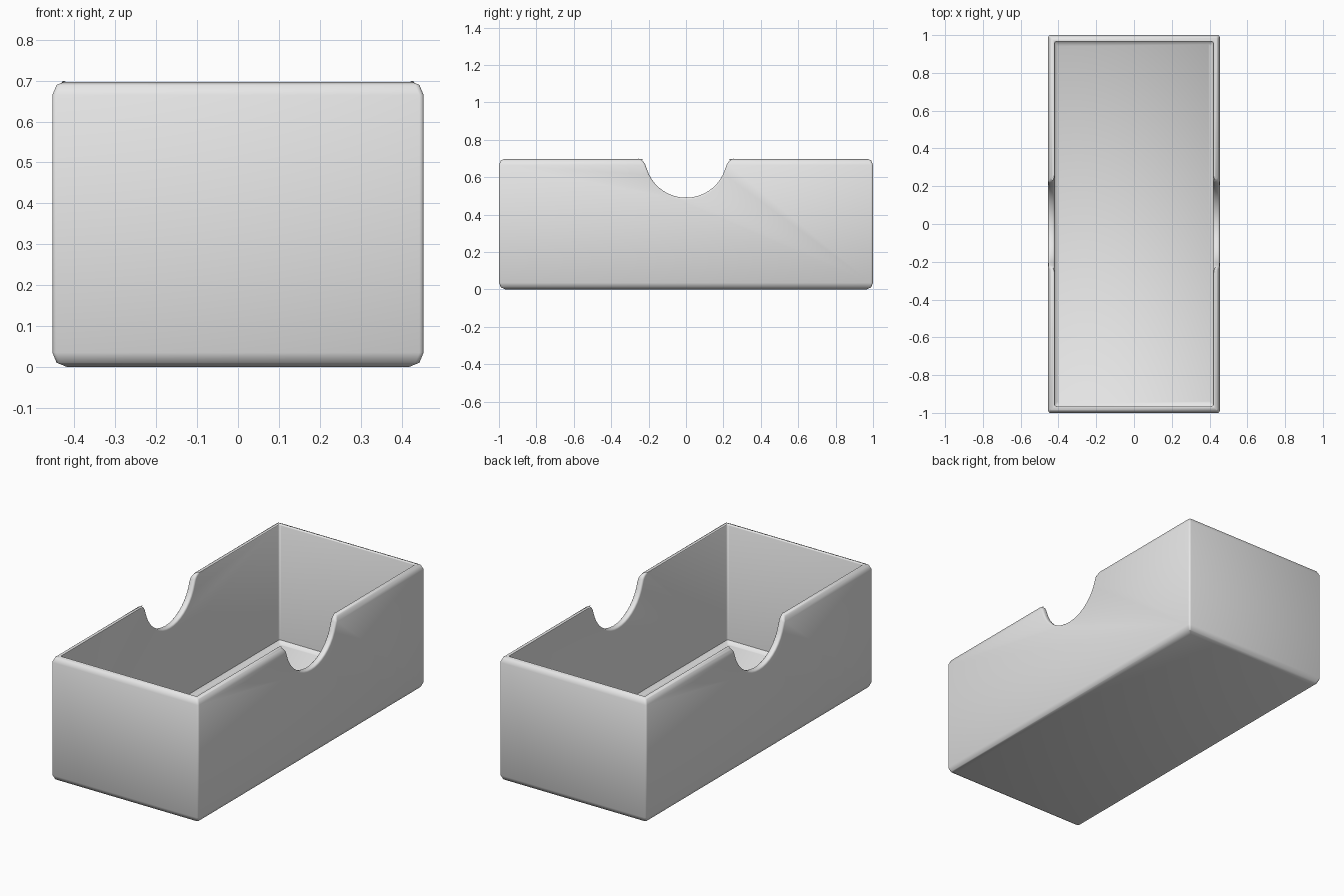
import bpy, bmesh, math
from mathutils import Vector

cube = bpy.data.objects.get("Cube")
if cube:
    bpy.data.objects.remove(cube, do_unlink=True)

grey = bpy.data.materials.new("light grey")
grey.use_nodes = True
grey.diffuse_color = (0.8, 0.8, 0.8, 1)
grey.node_tree.nodes["Principled BSDF"].inputs["Base Color"].default_value = (0.8, 0.8, 0.8, 1)


def make_object(name, bm):
    bmesh.ops.recalc_face_normals(bm, faces=bm.faces)
    mesh = bpy.data.meshes.new(name)
    bm.to_mesh(mesh)
    bm.free()
    mesh.materials.append(grey)
    obj = bpy.data.objects.new(name, mesh)
    bpy.context.collection.objects.link(obj)
    return obj


def block(name, half_x, half_y, low, high, bevel, segments):
    """Box with its bottom rim rounded."""
    bm = bmesh.new()
    bmesh.ops.create_cube(bm, size=2)
    for v in bm.verts:
        v.co = Vector((v.co.x * half_x, v.co.y * half_y, high if v.co.z > 0 else low))
    rim = [e for e in bm.edges if all(v.co.z == e.verts[0].co.z and v.co.z < high for v in e.verts)]
    bmesh.ops.bevel(bm, geom=rim, offset=bevel, segments=segments, profile=0.5, affect='EDGES')
    return make_object(name, bm)


def arc(cy, cz, radius, start, end, steps):
    angles = [math.radians(start + (end - start) * i / steps) for i in range(steps + 1)]
    return [(cy + radius * math.cos(a), cz + radius * math.sin(a)) for a in angles]


def notch(name):
    """Thumb notch outline with flared lips, extruded across the box."""
    half = arc(0, 0.71, 0.22, -90, -25, 8) + arc(0.265, 0.65, 0.05, 155, 90, 5) + [(0.265, 0.9)]
    outline = half + [(-y, z) for y, z in reversed(half[1:])]
    bm = bmesh.new()
    face = bm.faces.new([bm.verts.new((-0.7, y, z)) for y, z in outline])
    extruded = bmesh.ops.extrude_face_region(bm, geom=[face])["geom"]
    bmesh.ops.translate(bm, vec=(1.4, 0, 0),
                        verts=[g for g in extruded if isinstance(g, bmesh.types.BMVert)])
    return make_object(name, bm)


tray = block("tray", 0.454, 1.0, 0, 0.7, 0.035, 2)
cutters = [block("cavity_cutter", 0.419, 0.965, 0.035, 0.9, 0.015, 1), notch("notch_cutter")]

# Hollow out the tray, cut both side notches, then soften the edges
bpy.ops.object.select_all(action='DESELECT')
bpy.context.view_layer.objects.active = tray
tray.select_set(True)
for cutter in cutters:
    mod = tray.modifiers.new(cutter.name, 'BOOLEAN')
    mod.operation = 'DIFFERENCE'
    mod.solver = 'EXACT'
    mod.object = cutter
    bpy.ops.object.modifier_apply(modifier=mod.name)
    bpy.data.objects.remove(cutter, do_unlink=True)

soft = tray.modifiers.new("soft_edges", 'BEVEL')
soft.width = 0.01
soft.segments = 3
soft.limit_method = 'ANGLE'
soft.angle_limit = math.radians(50)
soft.use_clamp_overlap = False
bpy.ops.object.modifier_apply(modifier=soft.name)
bpy.ops.object.shade_smooth_by_angle(angle=math.radians(40))
